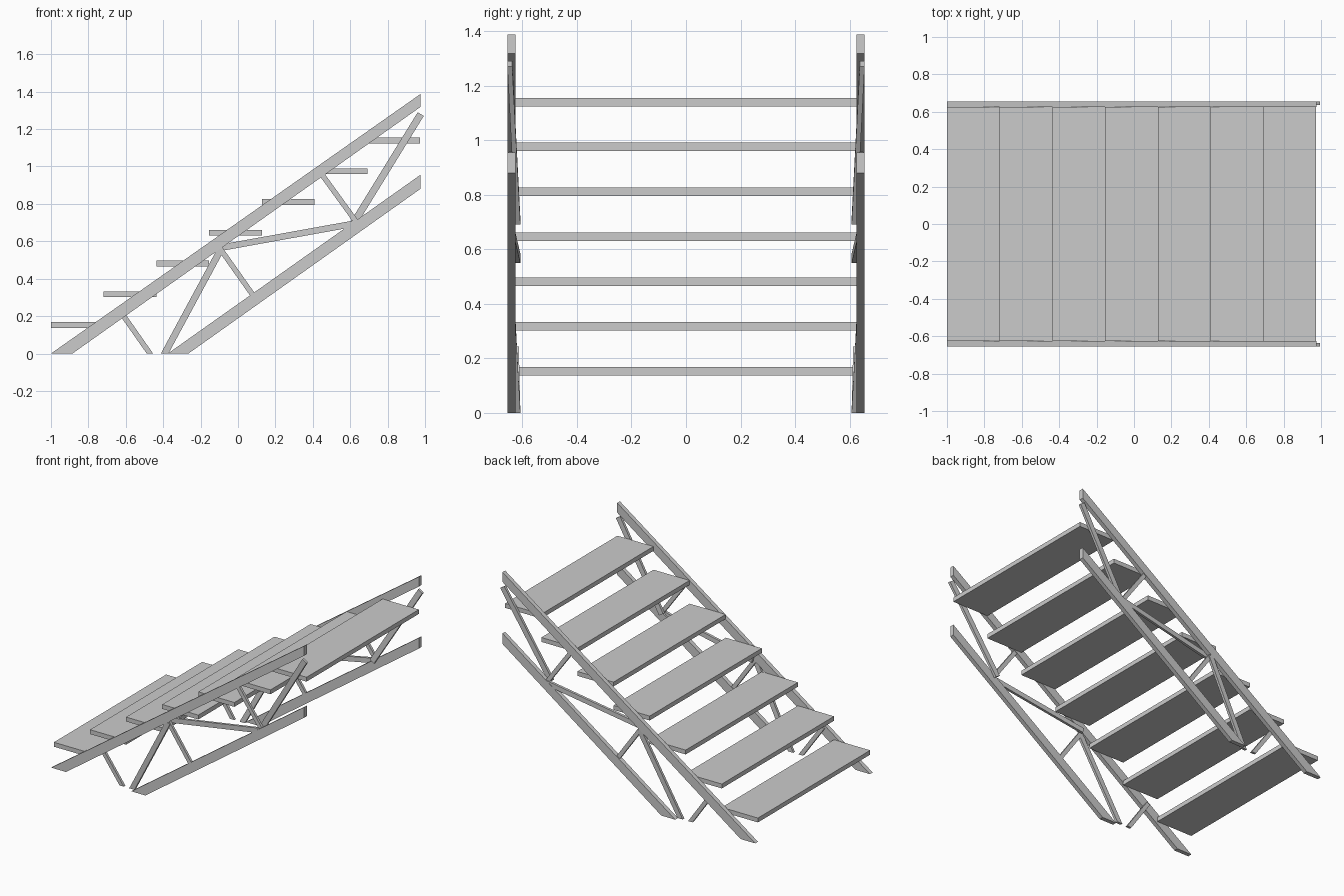
import bpy
import bmesh
from mathutils import Vector

cube = bpy.data.objects.get("Cube")
if cube:
    bpy.data.objects.remove(cube, do_unlink=True)

grey = bpy.data.materials.new("light grey")
grey.use_nodes = True
colour = (0.6, 0.6, 0.6, 1)
grey.diffuse_color = colour
grey.node_tree.nodes["Principled BSDF"].inputs["Base Color"].default_value = colour


def prism(name, near, far):
    """Solid between two matching rings of points."""
    bm = bmesh.new()
    a = [bm.verts.new(p) for p in near]
    b = [bm.verts.new(p) for p in far]
    n = len(a)
    bm.faces.new(a)
    bm.faces.new(b[::-1])
    for i in range(n):
        j = (i + 1) % n
        bm.faces.new((a[j], a[i], b[i], b[j]))
    bmesh.ops.recalc_face_normals(bm, faces=bm.faces)
    mesh = bpy.data.meshes.new(name)
    bm.to_mesh(mesh)
    bm.free()
    mesh.materials.append(grey)
    obj = bpy.data.objects.new(name, mesh)
    bpy.context.collection.objects.link(obj)
    return obj


def plate(name, profile, y0, y1):
    """Side profile extruded across y."""
    return prism(name, [(x, y0, z) for x, z in profile], [(x, y1, z) for x, z in profile])


def brace(name, start, end, y_start, y_end, width, side, level_foot=False):
    """Thin strut whose inner face runs from y_start to y_end."""
    s, e = Vector(start), Vector(end)
    d = (e - s).normalized()
    across = Vector((-d.y, d.x)) * width / 2
    foot = Vector((width / 2 / d.y, 0)) if level_foot else -across
    rings = []
    for c, off, y in ((s, foot, y_start), (e, -across, y_end)):
        p, q = c + off, c - off
        y0, y1 = side * y, side * (y + 0.018)
        rings.append([(p.x, y0, p.y), (q.x, y0, q.y), (q.x, y1, q.y), (p.x, y1, p.y)])
    return prism(name, *rings)


# Side stringers and the lattice between them
upper = [(-1, 0), (-0.885, 0), (0.975, 1.318), (0.975, 1.387)]
lower = [(-0.375, 0), (-0.265, 0), (0.975, 0.88), (0.975, 0.955)]
inner, middle, outer = 0.607, 0.63, 0.637
braces = [
    ("foot_brace", (-0.471, 0), (-0.636, 0.235), inner, 0.613, 0.028, True),
    ("lower_long_brace", (-0.392, 0), (-0.09, 0.56), inner, outer, 0.036, True),
    ("lower_short_brace", (0.085, 0.305), (-0.095, 0.56), middle, middle, 0.028, False),
    ("middle_brace", (-0.09, 0.566), (0.625, 0.695), inner, outer, 0.034, False),
    ("upper_short_brace", (0.635, 0.7), (0.45, 0.955), middle, middle, 0.028, False),
    ("upper_long_brace", (0.62, 0.7), (0.977, 1.28), inner, outer, 0.038, False),
]
for label, side in (("left", 1), ("right", -1)):
    plate(label + "_upper_stringer", upper, side * 0.625, side * 0.655)
    plate(label + "_lower_stringer", lower, side * 0.625, side * 0.655)
    for name, start, end, y0, y1, width, level in braces:
        brace(label + "_" + name, start, end, y0, y1, width, side, level)

# Treads
for i in range(7):
    x, z = -1 + 0.282 * i, 0.137 + 0.1645 * i
    plate("tread_%d" % (i + 1),
          [(x, z), (x + 0.282, z), (x + 0.282, z + 0.031), (x, z + 0.031)], -0.626, 0.626)
